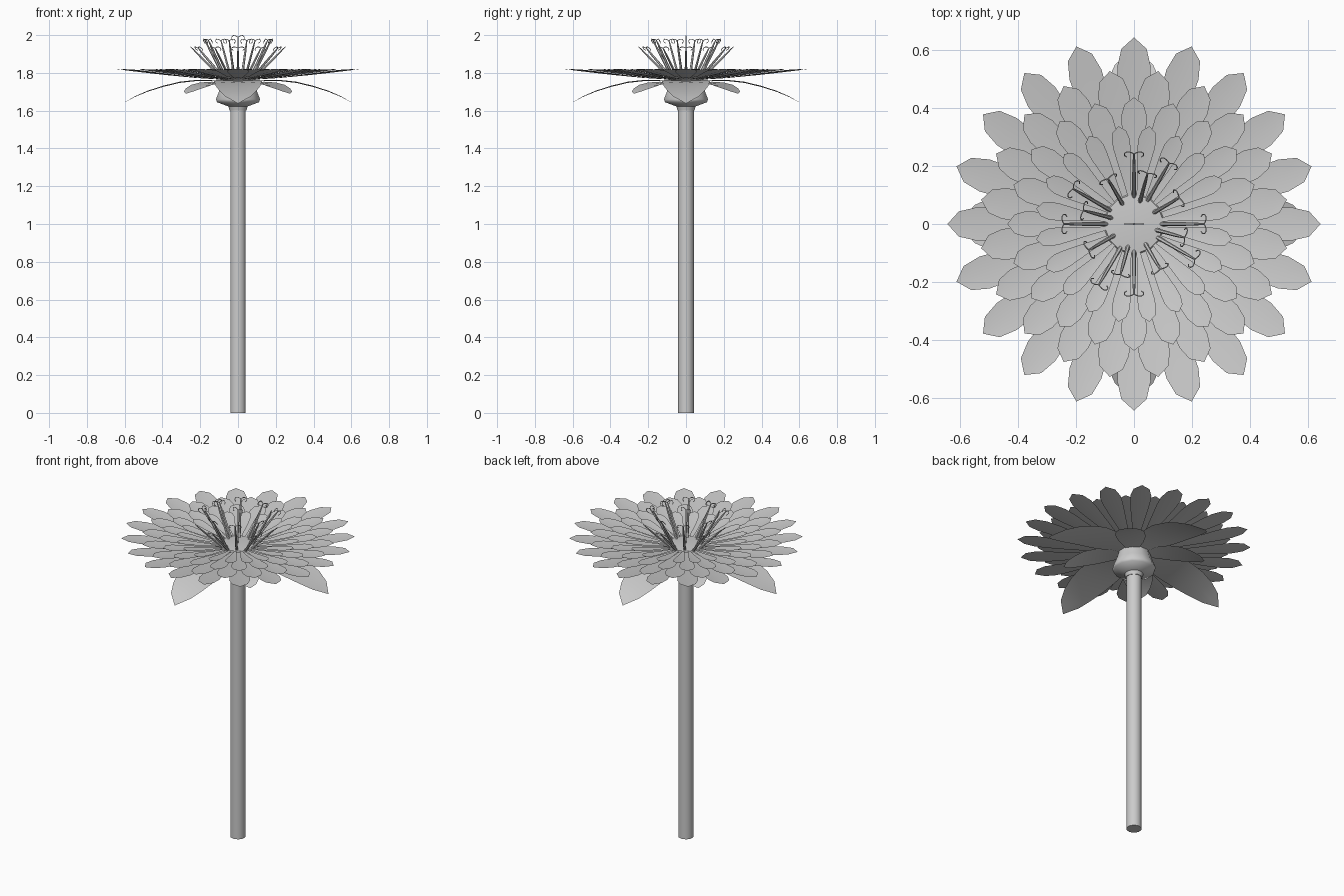
import bpy, bmesh, math
from mathutils import Vector

if "Cube" in bpy.data.objects:
    bpy.data.objects.remove(bpy.data.objects["Cube"])


def finish(name, bm, angle=40):
    bmesh.ops.recalc_face_normals(bm, faces=bm.faces)
    me = bpy.data.meshes.new(name)
    bm.to_mesh(me)
    bm.free()
    ob = bpy.data.objects.new(name, me)
    bpy.context.collection.objects.link(ob)
    bpy.ops.object.select_all(action='DESELECT')
    ob.select_set(True)
    bpy.context.view_layer.objects.active = ob
    bpy.ops.object.shade_smooth_by_angle(angle=math.radians(angle))
    return ob


def lathe(name, profile, sides, angle=50):
    bm = bmesh.new()
    rings = []
    for r, z in profile:
        rings.append([bm.verts.new((r * math.cos(2 * math.pi * (i + .5) / sides),
                                    r * math.sin(2 * math.pi * (i + .5) / sides), z))
                      for i in range(sides)])
    for a, b in zip(rings, rings[1:]):
        for i in range(sides):
            j = (i + 1) % sides
            bm.faces.new((a[i], a[j], b[j], b[i]))
    bm.faces.new(rings[0][::-1])
    bm.faces.new(rings[-1])
    return finish(name, bm, angle)


def leaf_ring(name, count, offset, rows, cup):
    """rows: (radius, height, half width); the last row is the tip."""
    bm = bmesh.new()
    for k in range(count):
        a = math.radians(offset) + 2 * math.pi * k / count
        out = Vector((math.cos(a), math.sin(a), 0))
        side = Vector((-math.sin(a), math.cos(a), 0))
        prev = None
        for r, z, w in rows:
            mid = out * r + Vector((0, 0, z))
            if w == 0:
                tip = bm.verts.new(mid)
                bm.faces.new((prev[0], tip, prev[1]))
                bm.faces.new((prev[1], tip, prev[2]))
                continue
            up = Vector((0, 0, cup * w))
            row = [bm.verts.new(mid - side * w + up), bm.verts.new(mid),
                   bm.verts.new(mid + side * w + up)]
            if prev:
                for i in (0, 1):
                    bm.faces.new((prev[i], row[i], row[i + 1], prev[i + 1]))
            prev = row
    return finish(name, bm, 60)


# Stem and cup under the flower
lathe("stem", [(.043, 0), (.043, 1.63)], 10)
lathe("flower_cup", [(.046, 1.60), (.052, 1.622), (.115, 1.645), (.121, 1.66),
                     (.105, 1.70), (.085, 1.765)], 12)
lathe("flower_centre", [(.085, 1.755), (.105, 1.775), (.10, 1.783), (.05, 1.787)], 16)

# Four long drooping sepals and four short diagonal ones
leaf_ring("long_sepals", 4, 0,
          [(.07, 1.75, .035), (.14, 1.757, .085), (.22, 1.757, .115), (.31, 1.747, .125),
           (.40, 1.725, .118), (.48, 1.70, .098), (.55, 1.671, .066), (.61, 1.638, 0)], .05)
leaf_ring("short_sepals", 4, 45,
          [(.07, 1.745, .035), (.13, 1.75, .065), (.20, 1.745, .083), (.27, 1.733, .08),
           (.33, 1.715, .06), (.37, 1.70, .036), (.39, 1.69, 0)], .05)

# Four layers of petals
shape = [(0, .14), (.25, .4), (.5, .72), (.7, .95), (.82, 1), (.93, .75), (1, 0)]
layers = [("outer_petals", .645, 0, .058, 1.764, .056),
          ("second_petals", .535, 9, .054, 1.769, .050),
          ("third_petals", .438, 0, .044, 1.774, .046),
          ("inner_petals", .342, 9, .031, 1.779, .042)]
for name, length, offset, width, z0, rise in layers:
    rows = [(.08 + (length - .08) * t, z0 + rise * t ** 1.3, width * w) for t, w in shape]
    leaf_ring(name, 20, offset, rows, .08)


# Stamens: a tapered filament with a curled cross-bar
def tube(name, paths, depth):
    cu = bpy.data.curves.new(name, 'CURVE')
    cu.dimensions = '3D'
    cu.bevel_depth = depth
    cu.bevel_resolution = 1
    cu.use_fill_caps = True
    for pts, radii in paths:
        sp = cu.splines.new('POLY')
        sp.points.add(len(pts) - 1)
        for p, co, r in zip(sp.points, pts, radii):
            p.co = (*co, 1)
            p.radius = r
    ob = bpy.data.objects.new(name, cu)
    bpy.context.collection.objects.link(ob)
    bpy.ops.object.select_all(action='DESELECT')
    ob.select_set(True)
    bpy.context.view_layer.objects.active = ob
    bpy.ops.object.convert(target='MESH')
    bpy.ops.object.shade_smooth_by_angle(angle=math.radians(50))


half = [(.026, -.026), (.033, -.018), (.032, -.008), (.025, -.001), (.014, -.002), (0, -.010)]
curl = [(-u, v) for u, v in half] + half[-2::-1]
filaments, anthers = [], []


def stamen(angle, r0, z0, r1, z1, thick=1):
    a = math.radians(angle)
    out = Vector((math.cos(a), math.sin(a), 0))
    side = Vector((-math.sin(a), math.cos(a), 0))
    base, tip = out * r0 + Vector((0, 0, z0)), out * r1 + Vector((0, 0, z1))
    axis = (tip - base).normalized()
    filaments.append(([base, base.lerp(tip, .7), tip - axis * .010],
                      [thick, .75 * thick, .4]))
    anthers.append(([tip + side * u + axis * v for u, v in curl], [1] * len(curl)))


for q in range(4):
    for d in (0, 60):
        stamen(q * 90 + d, .095, 1.78, .25, 1.938)
for k in range(8):
    stamen(30 + 45 * k, .08, 1.78, .185, 1.98)
stamen(90, 0, 1.78, 0, 1.999, .6)
tube("stamen_filaments", filaments, .0075)
tube("stamen_anthers", anthers, .002)
